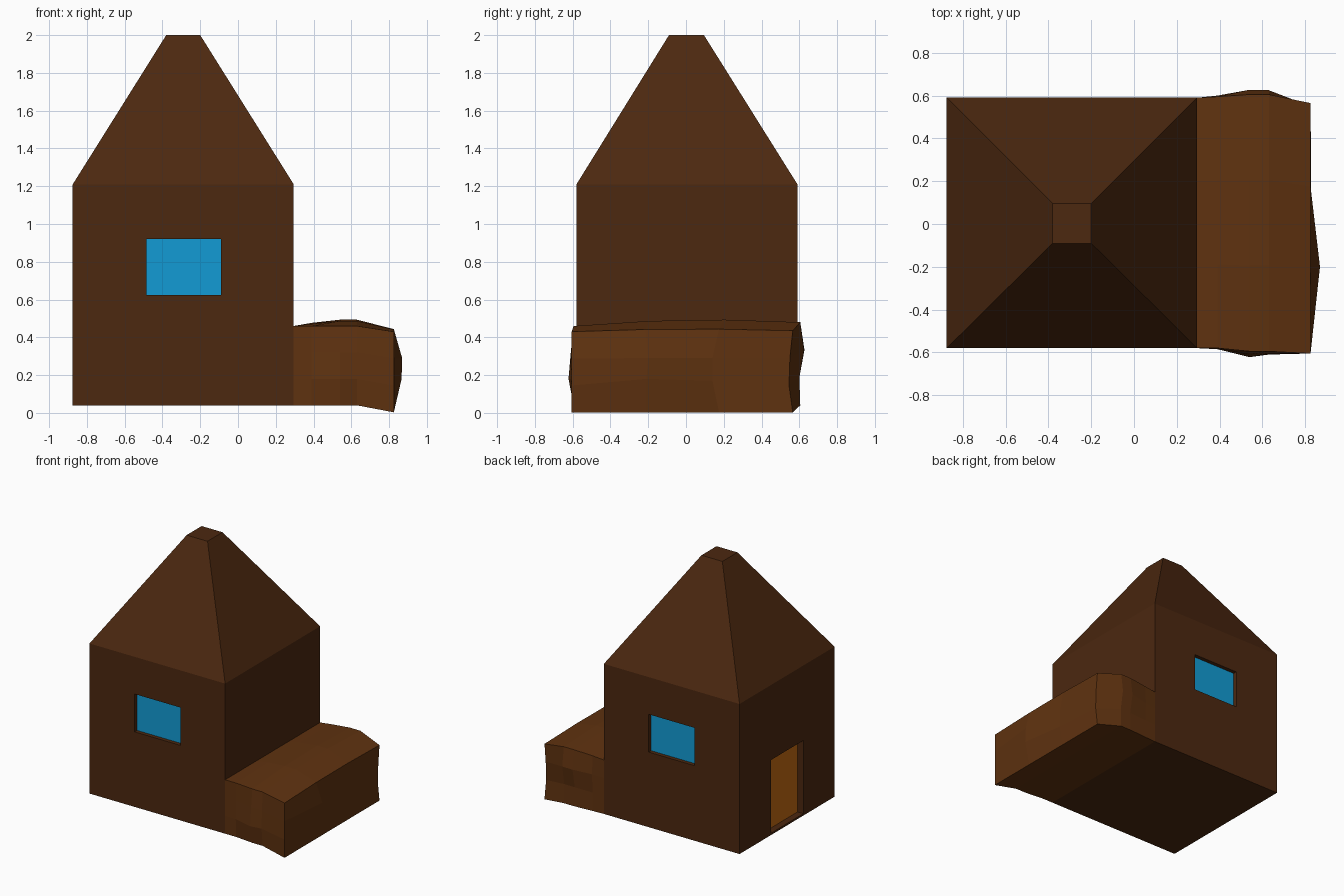
import bpy
from mathutils import Vector

if "Cube" in bpy.data.objects:
    bpy.data.objects.remove(bpy.data.objects["Cube"])

X0, X1, Y0, Y1 = -0.875, 0.295, -0.58, 0.59   # house footprint
Z0, Z1, ZA = 0.04, 1.21, 0.46                 # base, eaves, annex joint
UP = Vector((0, 0, 1))


def material(name, rgb):
    m = bpy.data.materials.new(name)
    m.diffuse_color = (*rgb, 1)
    m.use_nodes = True
    m.node_tree.nodes["Principled BSDF"].inputs["Base Color"].default_value = m.diffuse_color
    return m


WOOD = material("dark_wood", (0.072, 0.021, 0.005))
LIGHT = material("annex_wood", (0.115, 0.032, 0.005))
GLASS = material("window_blue", (0.006, 0.33, 0.66))
DOOR = material("door_orange", (0.55, 0.14, 0.006))


def make(name, quads, mat):
    verts, faces, index = [], [], {}
    for q in quads:
        face = []
        for p in q:
            key = tuple(round(c, 5) for c in p)
            if key not in index:
                index[key] = len(verts)
                verts.append(key)
            face.append(index[key])
        faces.append(face)
    mesh = bpy.data.meshes.new(name)
    mesh.from_pydata(verts, [], faces)
    mesh.materials.append(mat)
    ob = bpy.data.objects.new(name, mesh)
    bpy.context.collection.objects.link(ob)


def rect(o, u, a0, a1, z0, z1, depth=0.0):
    """Upright rectangle seen from outside, pushed in by depth."""
    n = u.cross(UP)
    return [o + u * a + UP * z - n * depth
            for a, z in ((a0, z0), (a1, z0), (a1, z1), (a0, z1))]


def bridge(a, b):
    n = len(a)
    return [(a[k], a[(k + 1) % n], b[(k + 1) % n], b[k]) for k in range(n)]


def wall_with_recess(o, u, width, hole, depth, name, mat):
    """Wall quads around a recess; the panel becomes its own object."""
    outer = rect(o, u, 0, width, Z0, Z1)
    inner = rect(o, u, *hole)
    back = rect(o, u, *hole, depth)
    make(name, [back], mat)
    return bridge(outer, inner) + bridge(inner, back)


# Walls: windows front and back, door on the left, annex joint on the right
W, D = X1 - X0, Y1 - Y0
walls = wall_with_recess(Vector((X0, Y0, 0)), Vector((1, 0, 0)), W,
                         (0.39, 0.785, 0.625, 0.92), 0.03, "front_window", GLASS)
walls += wall_with_recess(Vector((X1, Y1, 0)), Vector((-1, 0, 0)), W,
                          (0.385, 0.78, 0.625, 0.92), 0.03, "back_window", GLASS)
walls += wall_with_recess(Vector((X0, Y1, 0)), Vector((0, -1, 0)), D,
                          (0.39, 0.785, 0.055, 0.625), 0.05, "door", DOOR)
walls.append(rect(Vector((X1, Y0, 0)), Vector((0, 1, 0)), 0, D, ZA, Z1))
walls.append([(X0, Y0, Z0), (X0, Y1, Z0), (X1, Y1, Z0), (X1, Y0, Z0)])
make("house_walls", walls, WOOD)

# Hipped roof with a small flat top
eaves = [(X0, Y0, Z1), (X1, Y0, Z1), (X1, Y1, Z1), (X0, Y1, Z1)]
top = [(-0.38, -0.09, 2), (-0.2, -0.09, 2), (-0.2, 0.095, 2), (-0.38, 0.095, 2)]
make("roof", bridge(eaves, top) + [top], WOOD)


# Annex: bulging cross-sections along x, four points per side
def section(x, yf, yb, zb, zf, zk, front, roof, back):
    """Corners plus outward bulges of the two inner points on each side."""
    t = (1 / 3, 2 / 3)
    ring = [(x, yf, zb)]
    ring += [(x, yf - front[k], zb + (zf - zb) * t[k]) for k in (0, 1)]
    ring += [(x, yf, zf)]
    ring += [(x, yf + (yb - yf) * t[k], zf + (zk - zf) * t[k] + roof[k]) for k in (0, 1)]
    ring += [(x, yb, zk)]
    ring += [(x, yb + back[k], zb + (zk - zb) * t[k]) for k in (1, 0)]
    ring += [(x, yb, zb)]
    ring += [(x, yf + (yb - yf) * t[k], zb) for k in (1, 0)]
    return ring


sections = [
    section(X1, Y0, Y1, Z0, ZA, ZA, (0, 0), (0, 0), (0, 0)),
    section(0.39, -0.58, 0.595, Z0, 0.46, 0.47, (0.005, 0), (0.008, 0.01), (0, 0.005)),
    section(0.54, -0.595, 0.605, Z0, 0.46, 0.48, (0.027, 0.015), (0.02, 0.02), (-0.005, 0.022)),
    section(0.63, -0.595, 0.605, Z0, 0.46, 0.48, (0.015, 0.01), (0.02, 0.02), (-0.005, 0.02)),
    section(0.825, -0.605, 0.565, 0.003, 0.43, 0.435, (0, 0), (0.01, 0.01), (-0.02, -0.015)),
]
annex = []
for a, b in zip(sections, sections[1:]):
    annex += [(a[k], b[k], b[(k + 1) % 12], a[(k + 1) % 12]) for k in range(12)]

# Annex end face, swelling toward the front
end = sections[-1]
inner = {(1, 1): (0.866, -0.21, 0.18), (1, 2): (0.869, -0.2, 0.29),
         (2, 1): (0.828, 0.14, 0.17), (2, 2): (0.828, 0.14, 0.29)}


def cap(i, j):
    if (i, j) in inner:
        return inner[i, j]
    if i == 0:
        return end[j]
    if i == 3:
        return end[9 - j]
    return end[3 + i] if j == 3 else end[12 - i]


annex += [(cap(i, j), cap(i + 1, j), cap(i + 1, j + 1), cap(i, j + 1))
          for i in range(3) for j in range(3)]
make("annex", annex, LIGHT)
